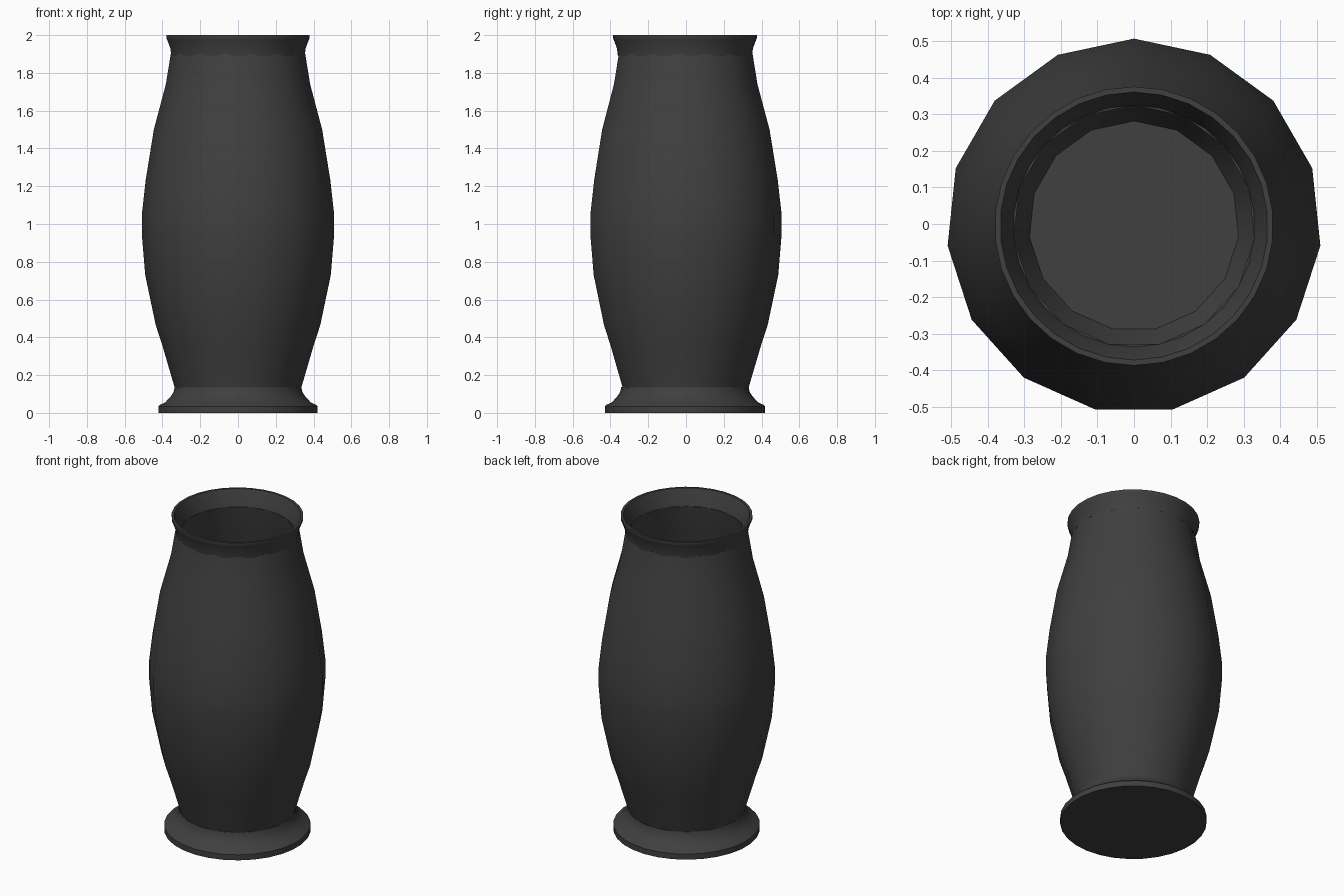
import bpy, bmesh, math

cube = bpy.data.objects.get("Cube")
if cube:
    bpy.data.objects.remove(cube, do_unlink=True)

CENTRE_Y = -0.0056

charcoal = bpy.data.materials.new("charcoal glaze")
charcoal.use_nodes = True
COLOUR = (0.05, 0.05, 0.05, 1)
charcoal.diffuse_color = COLOUR
charcoal.node_tree.nodes["Principled BSDF"].inputs["Base Color"].default_value = COLOUR


def lathe(name, profile, sides, closed=False):
    """Turn (radius, z) points round the z axis; radius 0 makes a cap centre."""
    bm = bmesh.new()
    rings = []
    for r, z in profile:
        if r == 0:
            rings.append([bm.verts.new((0, 0, z))] * sides)
            continue
        angles = [math.tau * i / sides for i in range(sides)]
        rings.append([bm.verts.new((r * math.sin(a), r * math.cos(a), z)) for a in angles])
    pairs = list(zip(rings, rings[1:]))
    if closed:
        pairs.append((rings[-1], rings[0]))
    for low, high in pairs:
        for i in range(sides):
            j = (i + 1) % sides
            corners = list(dict.fromkeys((low[i], low[j], high[j], high[i])))
            bm.faces.new(corners)
    bmesh.ops.recalc_face_normals(bm, faces=bm.faces)
    mesh = bpy.data.meshes.new(name)
    bm.to_mesh(mesh)
    bm.free()
    obj = bpy.data.objects.new(name, mesh)
    obj.location.y = CENTRE_Y
    mesh.materials.append(charcoal)
    bpy.context.collection.objects.link(obj)
    bpy.ops.object.select_all(action="DESELECT")
    obj.select_set(True)
    bpy.context.view_layer.objects.active = obj
    bpy.ops.object.shade_smooth_by_angle(angle=math.radians(35))
    return obj


# Hollow body: outer wall up, inner wall down to the floor
outer = [(0.336, 0.13), (0.402, 0.355), (0.438, 0.465), (0.494, 0.73), (0.512, 0.945),
         (0.512, 1.05), (0.491, 1.235), (0.448, 1.5), (0.384, 1.74), (0.358, 1.9)]
WALL = 0.028
inner = [(r - WALL, z) for r, z in reversed(outer[1:])]
lathe("vase_body", [(0, 0.13)] + outer + inner + [(0.287, 0.17), (0, 0.17)], 15)

# Flared lip
lathe("vase_rim", [(0.355, 1.89), (0.36, 1.93), (0.377, 1.975), (0.381, 1.985),
                   (0.381, 2.0), (0.366, 2.0), (0.345, 1.95), (0.33, 1.9)], 30, closed=True)

# Spreading foot with a flat base
lathe("vase_foot", [(0, 0), (0.423, 0), (0.423, 0.035), (0.415, 0.043), (0.388, 0.055),
                    (0.36, 0.085), (0.343, 0.11), (0.337, 0.137), (0, 0.137)], 30)
